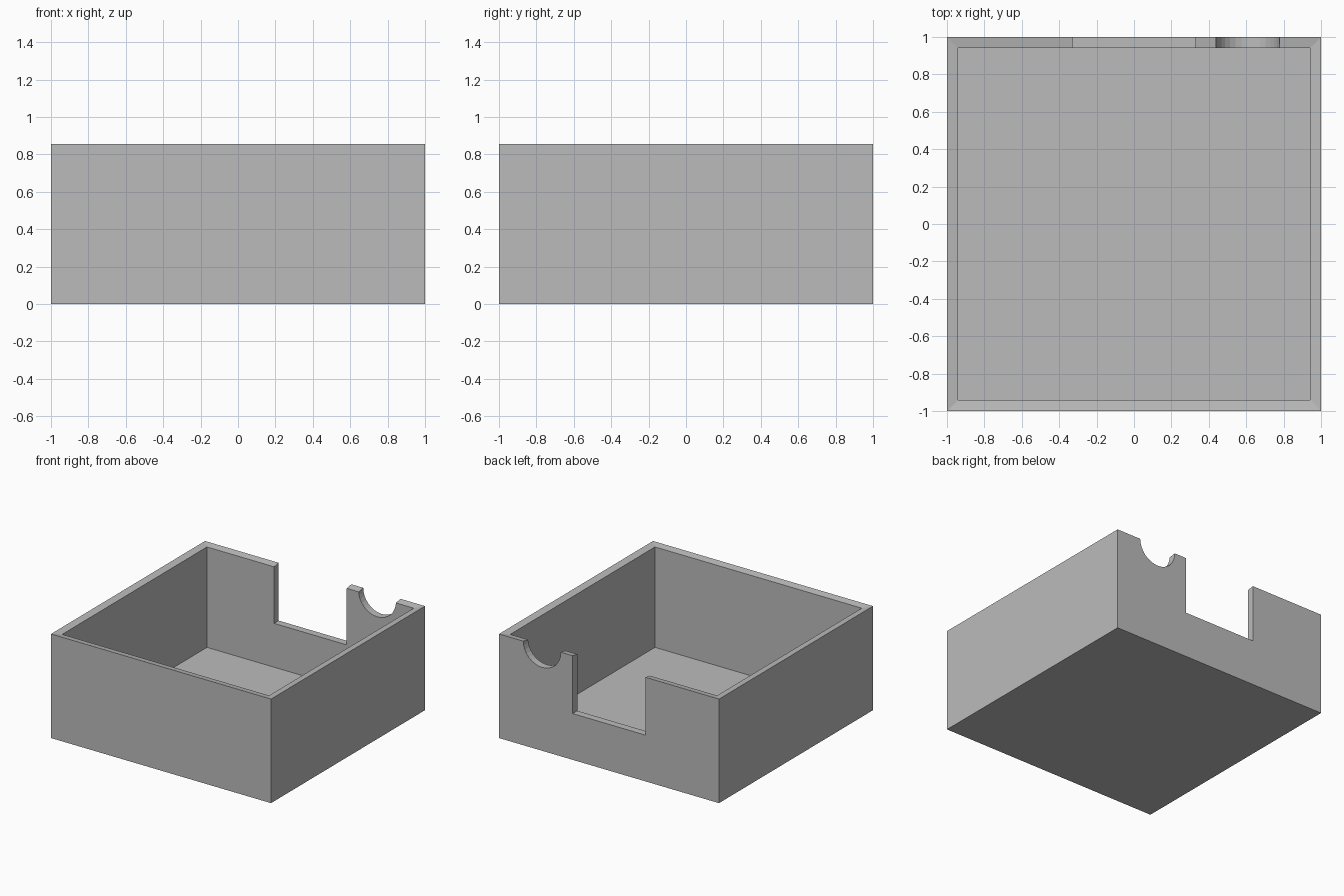
import bpy, bmesh, math

if "Cube" in bpy.data.objects:
    bpy.data.objects.remove(bpy.data.objects["Cube"])

H, WALL, FLOOR, SLOPE = 0.855, 0.06, 0.02, 0.01

grey = bpy.data.materials.new("plain_grey")
grey.diffuse_color = (0.5, 0.5, 0.5, 1)
grey.use_nodes = True
grey.node_tree.nodes["Principled BSDF"].inputs["Base Color"].default_value = grey.diffuse_color


def make_object(name, bm):
    bmesh.ops.recalc_face_normals(bm, faces=bm.faces)
    mesh = bpy.data.meshes.new(name)
    bm.to_mesh(mesh)
    bm.free()
    mesh.materials.append(grey)
    obj = bpy.data.objects.new(name, mesh)
    bpy.context.collection.objects.link(obj)
    return obj


# Open box: square rings from the underside, over the sloped rim, to the floor
bm = bmesh.new()
inner = 1 - WALL
rings = []
for half, z in ((1, 0), (1, H), (inner, H - SLOPE), (inner, FLOOR)):
    rings.append([bm.verts.new((sx * half, sy * half, z))
                  for sx, sy in ((-1, -1), (1, -1), (1, 1), (-1, 1))])
for a, b in zip(rings, rings[1:]):
    for i in range(4):
        j = (i + 1) % 4
        bm.faces.new((a[i], a[j], b[j], b[i]))
bm.faces.new(rings[0])
bm.faces.new(rings[-1])
box = make_object("open_box", bm)


def cut_back_wall(name, profile):
    """Cut an x-z outline through the back wall."""
    bm = bmesh.new()
    face = bm.faces.new([bm.verts.new((x, 0.85, z)) for x, z in profile])
    new = bmesh.ops.extrude_face_region(bm, geom=[face])["geom"]
    bmesh.ops.translate(bm, vec=(0, 0.3, 0),
                        verts=[v for v in new if isinstance(v, bmesh.types.BMVert)])
    cutter = make_object(name, bm)
    cutter.hide_render = True
    cutter.hide_set(True)
    mod = box.modifiers.new(name, 'BOOLEAN')
    mod.operation = 'DIFFERENCE'
    mod.solver = 'EXACT'
    mod.object = cutter


# Rectangular opening and half-round cable notch
cut_back_wall("opening_cutter", [(-0.33, 0.38), (0.33, 0.38), (0.33, 1), (-0.33, 1)])
cx, r, n = 0.608, 0.17, 16
arc = [(cx - r * math.cos(math.pi * i / n), H - r * math.sin(math.pi * i / n))
       for i in range(n + 1)]
cut_back_wall("notch_cutter", arc + [(cx + r, 1), (cx - r, 1)])
